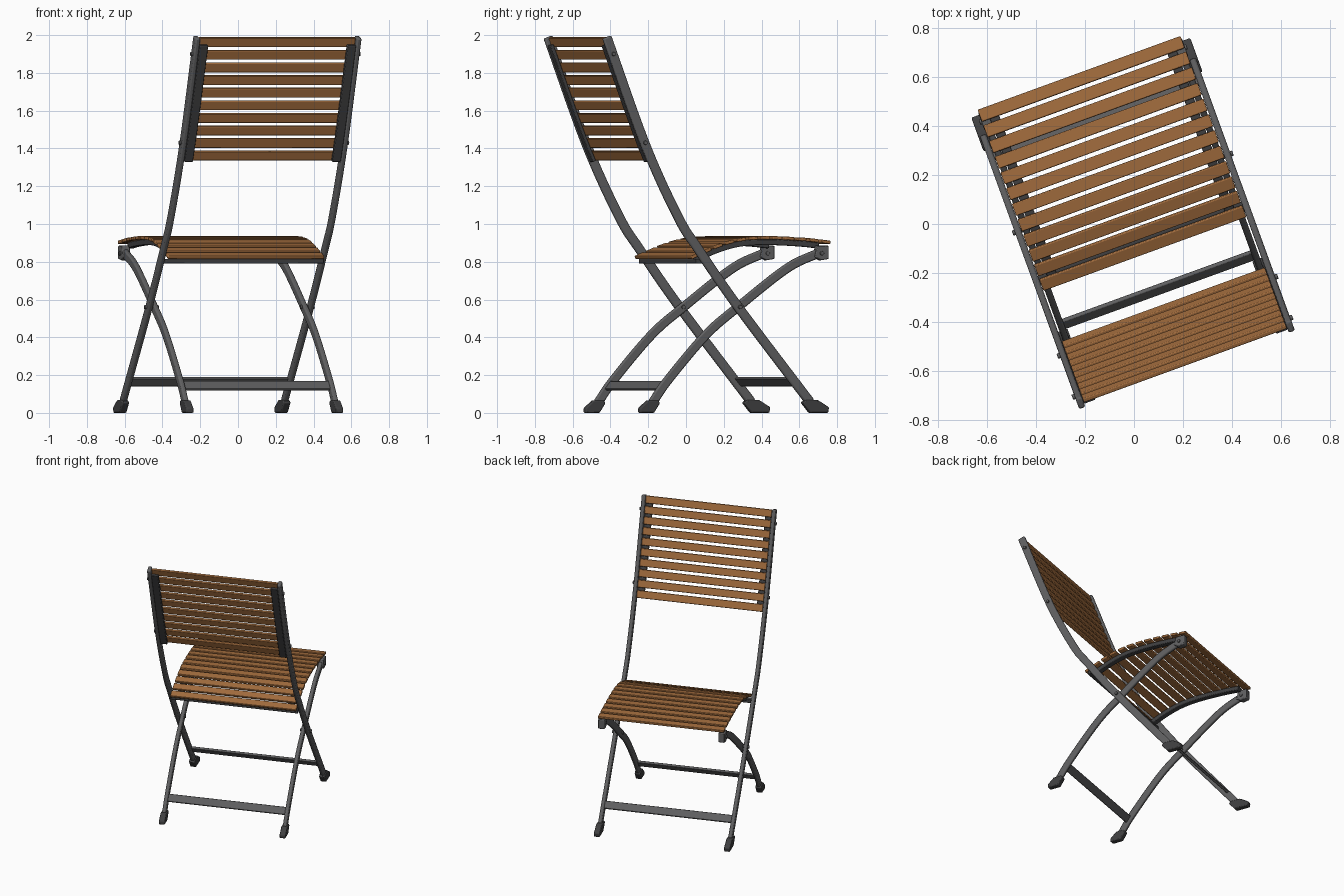
import bpy, bmesh, math
from mathutils import Vector

if "Cube" in bpy.data.objects:
    bpy.data.objects.remove(bpy.data.objects["Cube"])

TURN = math.radians(20)   # the chair stands turned; local x = width, local y = depth


def material(name, rgb):
    m = bpy.data.materials.new(name)
    m.diffuse_color = (*rgb, 1)
    m.use_nodes = True
    m.node_tree.nodes["Principled BSDF"].inputs["Base Color"].default_value = m.diffuse_color
    return m


WOOD = material("oiled wood", (0.36, 0.15, 0.047))
METAL = material("grey metal", (0.115, 0.115, 0.118))
DARK = material("dark plastic", (0.05, 0.05, 0.052))


def smooth_path(pts, steps=6):
    """Catmull-Rom curve through (depth, height) points."""
    p = [Vector(q) for q in pts]
    p = [2 * p[0] - p[1]] + p + [2 * p[-1] - p[-2]]
    out = []
    for i in range(1, len(p) - 2):
        a, b, c, d = p[i - 1:i + 3]
        for k in range(steps):
            t = k / steps
            out.append(0.5 * (2 * b + (c - a) * t + (2 * a - 5 * b + 4 * c - d) * t * t
                              + (3 * b - a - 3 * c + d) * t ** 3))
    return out + [p[-2]]


def tangent(path, i):
    return (path[min(i + 1, len(path) - 1)] - path[max(i - 1, 0)]).normalized()


def normal(t):
    return Vector((-t.y, t.x))


def along(path, s):
    """Point and tangent at arc length s."""
    for a, b in zip(path, path[1:]):
        d = (b - a).length
        if s <= d or b is path[-1]:
            return a + (b - a) * (s / d), (b - a).normalized()
        s -= d


def length(path):
    return sum((b - a).length for a, b in zip(path, path[1:]))


def plate(name, outline, x0, x1, mat, bevel=0.004, mirror=False):
    """Extrude a (depth, height) outline across the width from x0 to x1."""
    bm = bmesh.new()
    n = len(outline)
    lo = [bm.verts.new((x0, q[0], q[1])) for q in outline]
    hi = [bm.verts.new((x1, q[0], q[1])) for q in outline]
    bm.faces.new(lo)
    bm.faces.new(hi[::-1])
    for i in range(n):
        j = (i + 1) % n
        bm.faces.new((lo[j], lo[i], hi[i], hi[j]))
    bmesh.ops.recalc_face_normals(bm, faces=bm.faces)
    return finish(name, bm, mat, bevel, mirror)


def finish(name, bm, mat, bevel, mirror):
    me = bpy.data.meshes.new(name)
    bm.to_mesh(me)
    bm.free()
    ob = bpy.data.objects.new(name, me)
    bpy.context.collection.objects.link(ob)
    me.materials.append(mat)
    ob.rotation_euler.z = TURN
    bpy.context.view_layer.objects.active = ob
    for o in bpy.context.selected_objects:
        o.select_set(False)
    ob.select_set(True)
    bpy.ops.object.shade_smooth_by_angle(angle=math.radians(35))
    if bevel:
        b = ob.modifiers.new("rounded edges", 'BEVEL')
        b.width, b.segments = bevel, 2
        b.angle_limit = math.radians(40)
    if mirror:
        ob.modifiers.new("other side", 'MIRROR')
    return ob


def strip(name, path, n0, n1, x0, x1, mat, bevel=0.004, mirror=True):
    """Bar following a path, between normal offsets n0 and n1."""
    side = [[p + normal(tangent(path, i)) * n for i, p in enumerate(path)] for n in (n0, n1)]
    return plate(name, side[0] + side[1][::-1], x0, x1, mat, bevel, mirror)


def bar(name, c, t, half, thick, x, mat, bevel=0.004):
    """Cross piece spanning -x..x, centred on c, its width along t."""
    c, n = Vector(c), normal(t)
    pts = [c + t * a * half + n * b * thick / 2 for a, b in ((-1, -1), (1, -1), (1, 1), (-1, 1))]
    return plate(name, pts, -x, x, mat, bevel)


def bolt(name, depth, height, x0, x1, r=0.011):
    ring = [(depth + r * math.cos(a * math.pi / 6), height + r * math.sin(a * math.pi / 6))
            for a in range(12)]
    return plate(name, ring, x0, x1, METAL, 0.002, True)


# Long rails: rear uprights running down to the front feet
rail = smooth_path([(-0.612, 1.99), (-0.395, 1.42), (-0.209, 1.035), (-0.095, 0.865),
                    (0.129, 0.56), (0.535, 0.055)])
strip("back_rail", rail, -0.025, 0.025, 0.441, 0.468, METAL, 0.008)

# Curved legs: from the rear feet up to the seat front
leg = smooth_path([(-0.345, 0.05), (-0.254, 0.175), (-0.04, 0.414), (0.139, 0.56),
                   (0.415, 0.765), (0.595, 0.847)])
strip("curved_leg", leg, -0.024, 0.024, 0.408, 0.435, METAL, 0.008)

# Foot caps
plate("front_foot", [(0.485, 0.055), (0.505, 0.068), (0.572, 0.068), (0.635, 0.03),
                     (0.63, 0), (0.53, 0)], 0.434, 0.475, DARK, 0.006, True)
plate("rear_foot", [(-0.418, 0.025), (-0.372, 0.066), (-0.315, 0.066), (-0.305, 0.052),
                    (-0.339, 0), (-0.418, 0)], 0.401, 0.442, DARK, 0.006, True)

# Stretchers between the feet
bar("front_stretcher", (0.46, 0.166), Vector((0.63, -0.777)), 0.027, 0.018, 0.445, METAL)
bar("rear_stretcher", (-0.285, 0.143), Vector((0.6, 0.8)), 0.027, 0.018, 0.415, METAL)

# Seat: slats over two curved bearers
seat = smooth_path([(0.655, 0.903), (0.5, 0.919), (0.3, 0.927), (0.15, 0.917),
                    (0.03, 0.886), (-0.07, 0.846), (-0.128, 0.822)])
SEAT_N, W = 12, 0.052
total = length(seat)
for i in range(SEAT_N):
    c, t = along(seat, W / 2 + i * (total - W) / (SEAT_N - 1))
    bar(f"seat_slat_{i + 1}", c, t, W / 2, 0.018, 0.44, WOOD)
strip("seat_bearer", seat[2:-2], 0.008, 0.038, 0.365, 0.405, DARK)
plate("seat_rear_bar", [(-0.105, 0.79), (-0.065, 0.79), (-0.065, 0.816), (-0.105, 0.816)],
      -0.445, 0.445, DARK)
plate("seat_bracket", [(0.565, 0.825), (0.58, 0.885), (0.645, 0.885), (0.645, 0.815), (0.6, 0.808)],
      0.398, 0.442, METAL, 0.005, True)

# Backrest: slats between the rails, with a strap behind on each side
BACK_N = 10
back_len = next(sum((rail[k + 1] - rail[k]).length for k in range(j))
                for j in range(len(rail)) if rail[j].y < 1.335)
for i in range(BACK_N):
    c, t = along(rail, 0.03 + i * 0.0715)
    bar(f"back_slat_{i + 1}", c + normal(t) * 0.004, t, 0.026, 0.018, 0.44, WOOD)
strap = [along(rail, 0.04 + k * 0.66 / 8) for k in range(9)]
strip("back_strap", [p for p, t in strap], -0.024, -0.005, 0.392, 0.441, DARK)

# Bolts at the pivots and backrest
bolt("leg_pivot", 0.134, 0.56, 0.40, 0.478)
bolt("seat_pivot", 0.605, 0.845, 0.392, 0.45)
bolt("upper_back_bolt", -0.578, 1.9, 0.43, 0.478)
bolt("lower_back_bolt", -0.40, 1.43, 0.43, 0.478)
